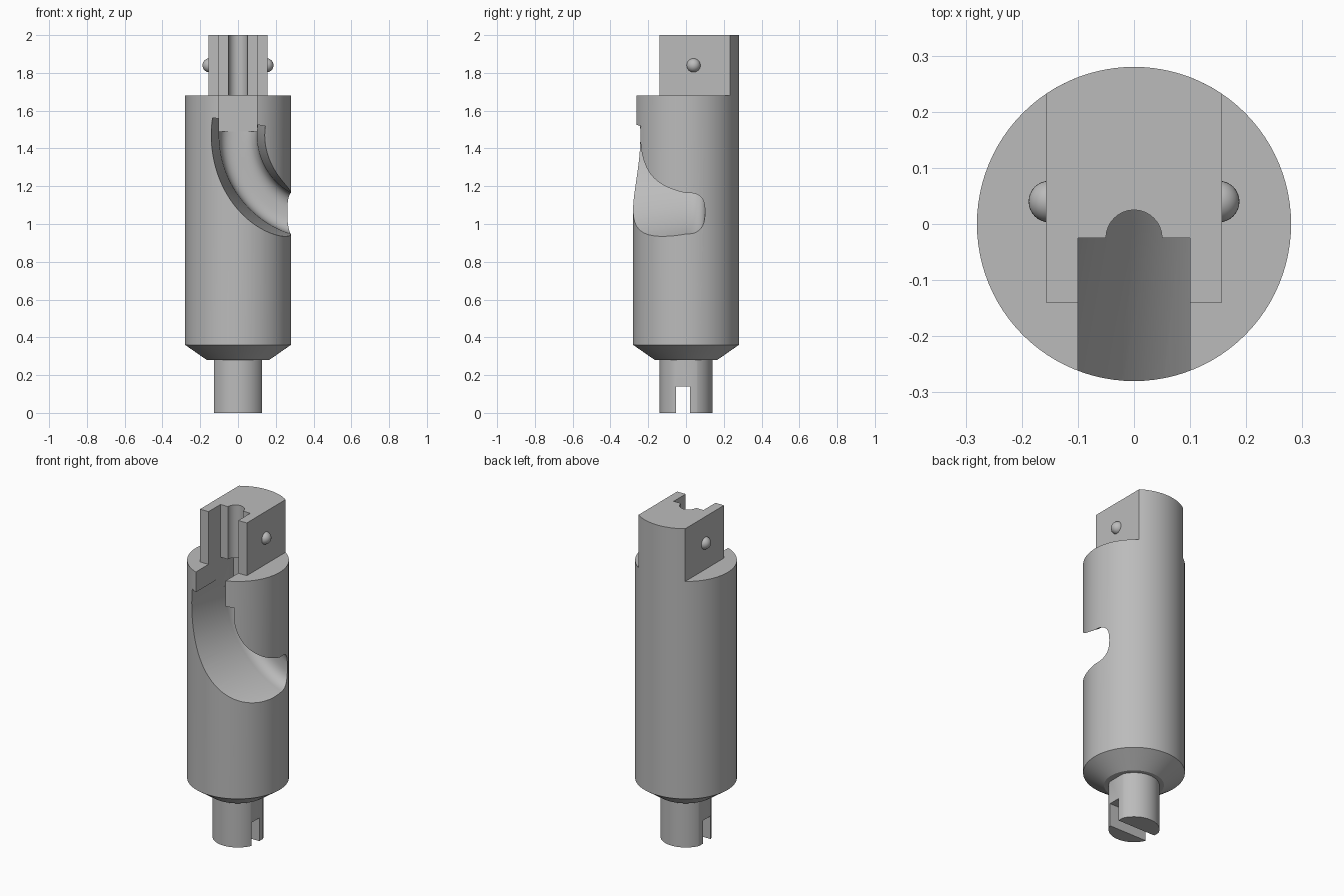
import bpy, bmesh
from math import sin, cos, pi, radians, asin, sqrt

cube = bpy.data.objects.get("Cube")
if cube:
    bpy.data.objects.remove(cube, do_unlink=True)

steel = bpy.data.materials.new("steel_grey")
steel.use_nodes = True
GREY = (0.5, 0.5, 0.5, 1)
steel.diffuse_color = GREY
steel.node_tree.nodes["Principled BSDF"].inputs["Base Color"].default_value = GREY


def loft(name, rings):
    """Skin equal-length rings of points and cap both ends."""
    bm = bmesh.new()
    loops = [[bm.verts.new(p) for p in ring] for ring in rings]
    n = len(loops[0])
    for a, b in zip(loops, loops[1:]):
        for i in range(n):
            j = (i + 1) % n
            bm.faces.new((a[i], a[j], b[j], b[i]))
    bm.faces.new(loops[0][::-1])
    bm.faces.new(loops[-1])
    bmesh.ops.recalc_face_normals(bm, faces=bm.faces)
    mesh = bpy.data.meshes.new(name)
    bm.to_mesh(mesh)
    bm.free()
    mesh.materials.append(steel)
    ob = bpy.data.objects.new(name, mesh)
    bpy.context.collection.objects.link(ob)
    return ob


def prism(name, outline, z0, z1):
    return loft(name, [[(x, y, z) for x, y in outline] for z in (z0, z1)])


def box(name, x0, x1, y0, y1, z0, z1):
    return prism(name, [(x0, y0), (x1, y0), (x1, y1), (x0, y1)], z0, z1)


def lathe(name, profile, n=96):
    return loft(name, [[(r * cos(2 * pi * i / n), r * sin(2 * pi * i / n), z)
                        for i in range(n)] for r, z in profile])


def activate(ob):
    bpy.ops.object.select_all(action='DESELECT')
    ob.select_set(True)
    bpy.context.view_layer.objects.active = ob


def cut(ob, cutter):
    cutter.hide_render = True
    mod = ob.modifiers.new("cut", 'BOOLEAN')
    mod.operation = 'DIFFERENCE'
    mod.solver = 'EXACT'
    mod.object = cutter
    activate(ob)
    bpy.ops.object.modifier_apply(modifier=mod.name)
    bpy.data.objects.remove(cutter, do_unlink=True)


def smooth(ob):
    activate(ob)
    bpy.ops.object.shade_smooth_by_angle(angle=radians(25))


R, TOP = 0.28, 1.68          # barrel radius and shoulder height
HALF, SLOT = 0.157, 0.1      # half widths of the head and its slot

# Barrel with a chamfered lower end
body = lathe("barrel", [(0.165, 0.28), (R, 0.36), (R, TOP)])

# Curved channel: drafted U section swept from the slot to the left side
section = [(0.155, -0.32)]
for i in range(25):
    a = pi * i / 24
    c, s = cos(a), max(sin(a), 0)
    e = 2 / 2.7
    section.append((0.1 * abs(c) ** e * (1 if c >= 0 else -1), 0.1 * s ** e))
section.append((-0.155, -0.32))
CX, CZ, RAD = 0.45, 1.47, 0.45
sweep = []
for i in range(41):
    t = radians(171 + 104 * i / 40)
    sweep.append([(CX + (RAD + w) * cos(t), y, CZ + (RAD + w) * sin(t))
                  for w, y in section])
cut(body, loft("channel_cutter", sweep))
cut(body, box("slot_cutter", -SLOT, SLOT, -0.4, 0.1, 1.49, TOP + 0.1))
smooth(body)

# Head: flat sides, round back, open front slot with a half-round groove
end = asin(HALF / R)
outline = [(-HALF, -0.14), (-SLOT, -0.14), (-SLOT, -0.025)]
outline += [(-0.05 * cos(pi * i / 16), -0.025 + 0.05 * sin(pi * i / 16))
            for i in range(17)]
outline += [(SLOT, -0.025), (SLOT, -0.14), (HALF, -0.14)]
outline += [(R * sin(end - 2 * end * i / 20), R * cos(end - 2 * end * i / 20))
            for i in range(21)]
smooth(prism("head", outline, TOP, 2.0))

# Round pins on both sides of the head
for side, name in ((1, "left_pin"), (-1, "right_pin")):
    bpy.ops.mesh.primitive_uv_sphere_add(segments=32, ring_count=16, radius=0.037,
                                         location=(side * 0.151, 0.04, 1.84))
    pin = bpy.context.object
    pin.name = name
    pin.data.materials.append(steel)
    smooth(pin)

# Stem with flattened sides and a cross slot at the bottom
stem = lathe("stem", [(0.14, 0), (0.14, 0.3)])
for s in (-1, 1):
    cut(stem, box("flat_cutter", min(s * 0.128, s * 0.3), max(s * 0.128, s * 0.3),
                  -0.3, 0.3, -0.1, 0.5))
cut(stem, box("cross_slot_cutter", -0.3, 0.3, -0.053, 0.021, -0.1, 0.14))
smooth(stem)
